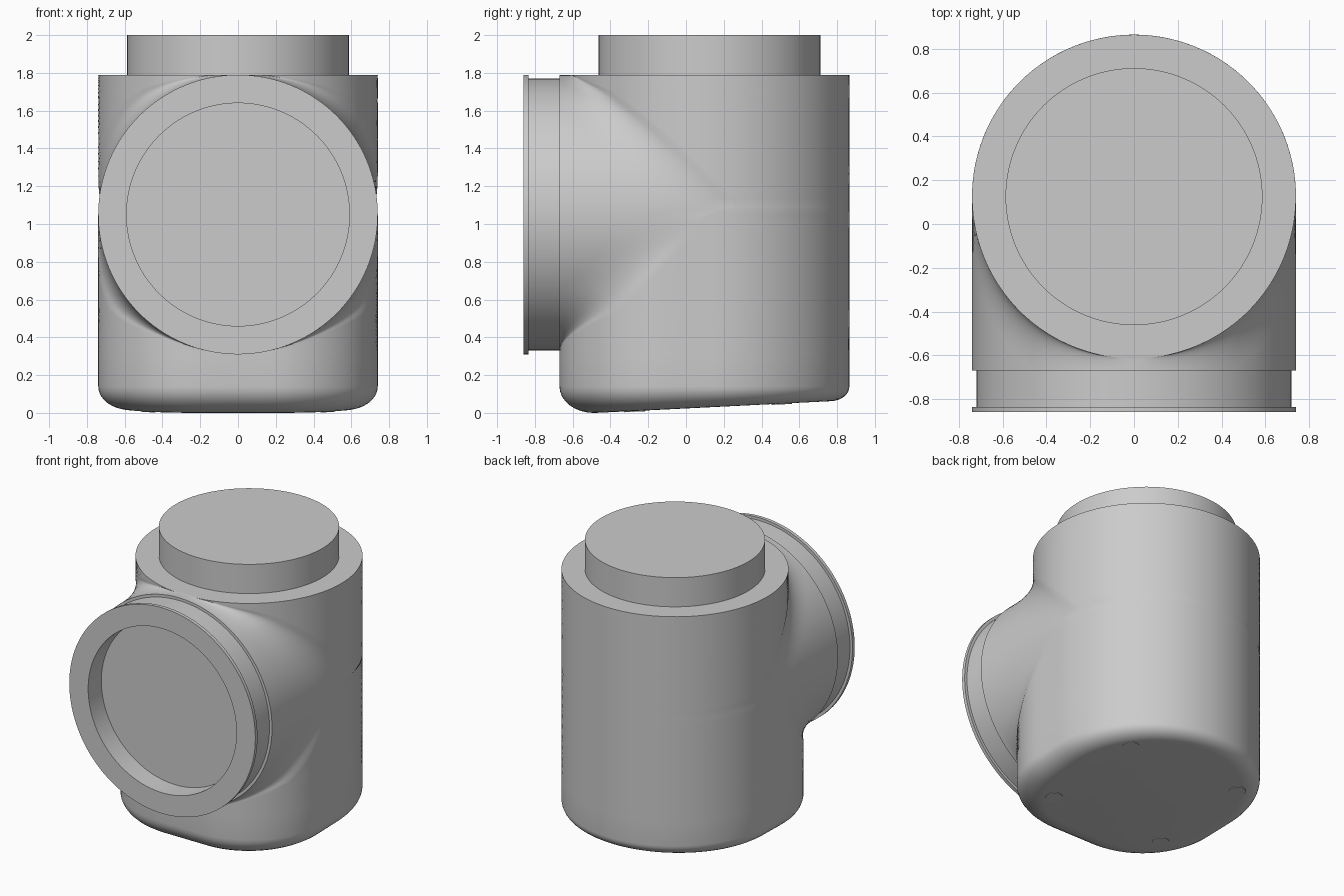
import bpy, bmesh, math
from mathutils import Vector

cube = bpy.data.objects.get("Cube")
if cube:
    bpy.data.objects.remove(cube, do_unlink=True)

grey = bpy.data.materials.new("plain_grey")
grey.use_nodes = True
tone = (0.6, 0.6, 0.6, 1)
grey.diffuse_color = tone
grey.node_tree.nodes["Principled BSDF"].inputs["Base Color"].default_value = tone

R = 0.74          # radius of body and branch
CY = 0.125        # body axis
FRONT = -0.67     # end of the branch
PIPE_Z = 1.05     # branch axis height
TOP, RIM = 1.79, 0.14
CORNER = 0.57     # rounded front corners of the lower body


def finish(name, bm):
    bmesh.ops.remove_doubles(bm, verts=bm.verts, dist=0.0004)
    bmesh.ops.recalc_face_normals(bm, faces=bm.faces)
    mesh = bpy.data.meshes.new(name)
    bm.to_mesh(mesh)
    bm.free()
    mesh.materials.append(grey)
    ob = bpy.data.objects.new(name, mesh)
    bpy.context.collection.objects.link(ob)
    bpy.ops.object.select_all(action='DESELECT')
    bpy.context.view_layer.objects.active = ob
    ob.select_set(True)
    bpy.ops.object.shade_smooth_by_angle(angle=math.radians(30))
    return ob


def arc(cx, cy, r, a0, a1, n):
    angles = [math.radians(a0 + (a1 - a0) * i / n) for i in range(n + 1)]
    return [Vector((cx + r * math.cos(a), cy + r * math.sin(a))) for a in angles]


# Half outlines in plan, from the front centre round to the back centre
upper_half = arc(0, CY, R, -90, 90, 180)
lower_half = ([Vector((0, FRONT))]
              + arc(R - CORNER, FRONT + CORNER, CORNER, -90, 0, 90)
              + arc(0, CY, R, 0, 90, 90))


def walk(path, s):
    """Point at distance s along a path."""
    for a, b in zip(path, path[1:]):
        step = (b - a).length
        if s <= step:
            return a.lerp(b, s / step if step else 0)
        s -= step
    return path[-1].copy()


def length(path):
    return sum((b - a).length for a, b in zip(path, path[1:]))


def half_ring(path, w):
    """Body outline joined to a branch of half width w by a soft fillet."""
    s = 0
    for a, b in zip(path, path[1:]):
        if b.x >= w - 1e-5:
            f = (w - a.x) / (b.x - a.x) if b.x - a.x > 1e-9 else 0
            f = min(max(f, 0), 1)
            s += f * (b - a).length
            break
        s += (b - a).length
    joint = walk(path, s)
    gap = max(joint.y - FRONT, 0)
    start = Vector((w, joint.y - min(0.2, gap)))
    run = min(0.2, gap * 1.5)
    end = walk(path, s + run)
    pts = [Vector((0, FRONT))]
    pts += [Vector((w, FRONT)).lerp(start, i / 6) for i in range(6)]
    for i in range(11):
        t = i / 10
        pts.append(start * (1 - t) ** 2 + joint * 2 * t * (1 - t) + end * t * t)
    total = length(path)
    pts += [walk(path, s + run + (total - s - run) * i / 48) for i in range(1, 49)]
    return pts


def ring_verts(bm, pts):
    """Mirror a half ring of 3D points to a closed ring."""
    full = pts + [Vector((-p.x, p.y, p.z)) for p in reversed(pts[1:-1])]
    return [bm.verts.new(p) for p in full]


def floor(y):
    return 0.05 * (y + 0.47)


# Main body with its branch, sloping rounded base and flat top
bm = bmesh.new()
rings = []
flat = R - CORNER
base = half_ring(lower_half, flat)
normals = []
for i, p in enumerate(base):
    d = base[min(i + 1, len(base) - 1)] - base[max(i - 1, 0)]
    normals.append(Vector((-d.y, d.x)).normalized() if d.length > 1e-6 else Vector((0, 1)))
    if p.y <= FRONT + 1e-4 or i == 0:
        normals[-1] = Vector((0, 1))
normals[-1] = Vector((0, -1))
for k in range(8, 0, -1):
    a = math.pi / 2 * k / 8
    pts = []
    for p, n in zip(base, normals):
        depth = RIM - floor(p.y)
        depth = RIM - floor(p.y + n.y * 1.3 * depth)
        q = p + n * 1.3 * depth * (1 - math.cos(a))
        pts.append(Vector((q.x, q.y, RIM - depth * math.sin(a))))
    rings.append(ring_verts(bm, pts))
rings.append(ring_verts(bm, [p.to_3d() + Vector((0, 0, RIM)) for p in base]))
STEPS = 56
for k in range(STEPS + 1):
    phi = math.pi * k / STEPS
    z, w = PIPE_Z - R * math.cos(phi), R * math.sin(phi)
    low = k <= STEPS // 2
    pts = half_ring(lower_half if low else upper_half, max(w, flat) if low else w)
    rings.append(ring_verts(bm, [Vector((p.x, p.y, z)) for p in pts]))
for lo, hi in zip(rings, rings[1:]):
    n = len(lo)
    for i in range(n):
        j = (i + 1) % n
        bm.faces.new((lo[i], lo[j], hi[j], hi[i]))
bm.faces.new(rings[0])
bm.faces.new(rings[-1])
finish("body", bm)


def lathe(name, profile, centre, tilt=0, n=128):
    """Spin a radius/height profile and stand it at a centre."""
    bm = bmesh.new()
    loops = []
    for r, h in profile:
        loops.append([bm.verts.new((r * math.cos(math.tau * i / n),
                                    r * math.sin(math.tau * i / n), h)) for i in range(n)])
    for a, b in zip(loops, loops[1:]):
        for i in range(n):
            j = (i + 1) % n
            bm.faces.new((a[i], a[j], b[j], b[i]))
    bm.faces.new(loops[0])
    bm.faces.new(loops[-1])
    ob = finish(name, bm)
    ob.location = centre
    ob.rotation_euler.x = tilt
    return ob


# Raised cap on top
lathe("top_cap", [(0.587, 0), (0.587, 0.21)], (0, CY, TOP))

# Recessed front collar with thin outer flange
lathe("front_collar",
      [(0.72, 0), (0.72, 0.165), (R, 0.165), (R, 0.19), (0.59, 0.19), (0.59, 0.04)],
      (0, FRONT, PIPE_Z), math.pi / 2)

# Small pads under the sloping base
for side, sx in (("left", 1), ("right", -1)):
    for end, y in (("front", -0.27), ("back", 0.507)):
        lathe(f"{end}_{side}_pad", [(0.055, -0.004), (0.055, 0.004)],
              (sx * 0.453, y, floor(y)), math.atan(0.05), 32)
